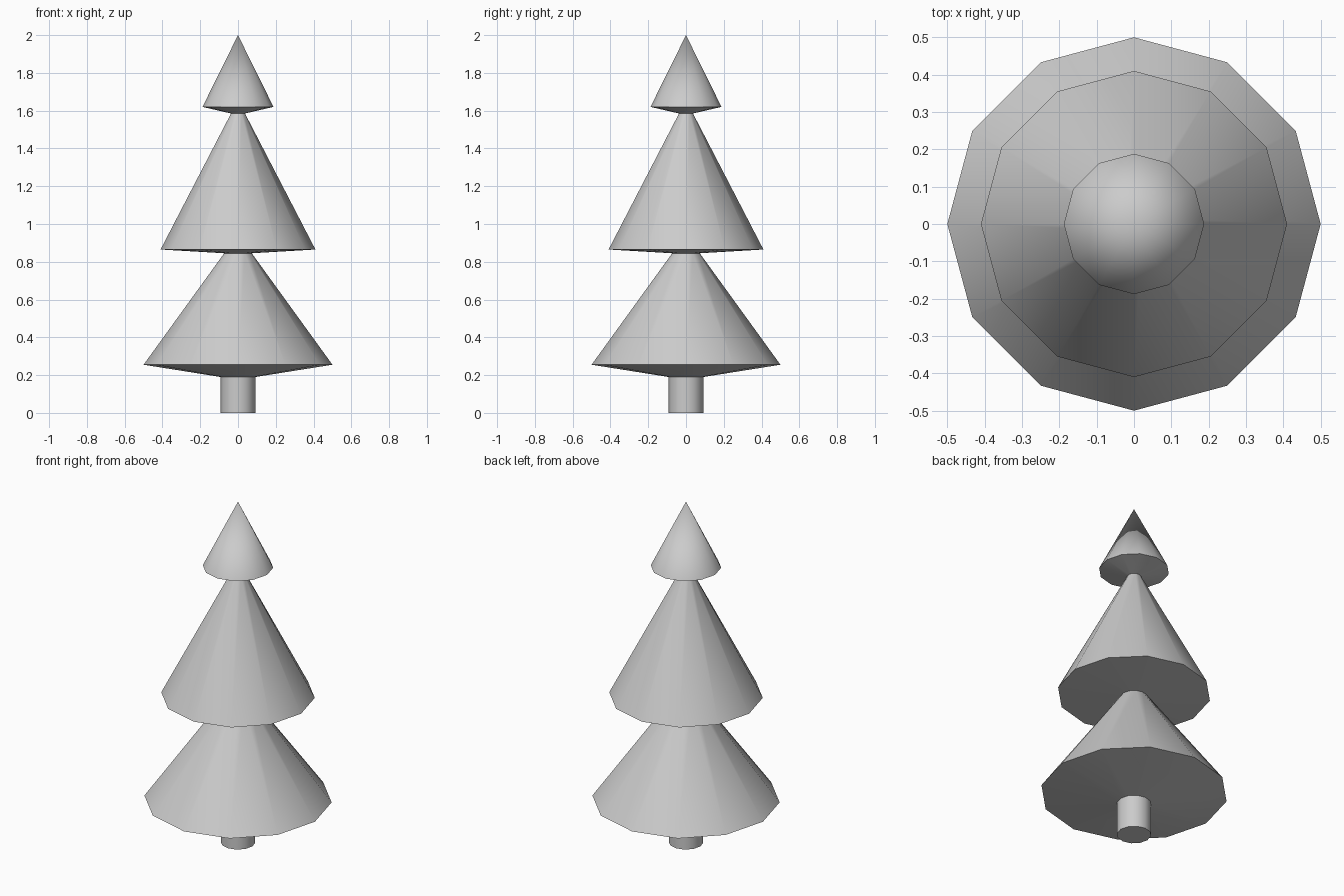
import bpy, bmesh, math

if "Cube" in bpy.data.objects:
    bpy.data.objects.remove(bpy.data.objects["Cube"])

SIDES = 12


def lathe(name, profile):
    """Turn (radius, height) points around z; a zero radius closes to a point."""
    bm = bmesh.new()
    rings = []
    for r, z in profile:
        if r == 0:
            rings.append([bm.verts.new((0, 0, z))] * SIDES)
        else:
            rings.append([bm.verts.new((r * math.cos(math.tau * i / SIDES),
                                        r * math.sin(math.tau * i / SIDES), z))
                          for i in range(SIDES)])
    for low, high in zip(rings, rings[1:]):
        for i in range(SIDES):
            j = (i + 1) % SIDES
            corners = dict.fromkeys((low[i], low[j], high[j], high[i]))
            bm.faces.new(list(corners))
    mesh = bpy.data.meshes.new(name)
    bm.to_mesh(mesh)
    bm.free()
    obj = bpy.data.objects.new(name, mesh)
    bpy.context.collection.objects.link(obj)
    bpy.ops.object.select_all(action='DESELECT')
    obj.select_set(True)
    bpy.context.view_layer.objects.active = obj
    bpy.ops.object.shade_smooth_by_angle(angle=math.radians(40))
    return obj


# Trunk, capped at the ground
lathe("trunk", [(0, 0), (0.092, 0), (0.092, 0.19)])

# Three tiers of branches, each starting where the part below ends
lathe("lower_branches", [(0.092, 0.19), (0.5, 0.255), (0.073, 0.845)])
lathe("middle_branches", [(0.073, 0.845), (0.41, 0.865), (0.037, 1.585)])
lathe("top_branches", [(0.037, 1.585), (0.188, 1.62), (0, 2.0)])
